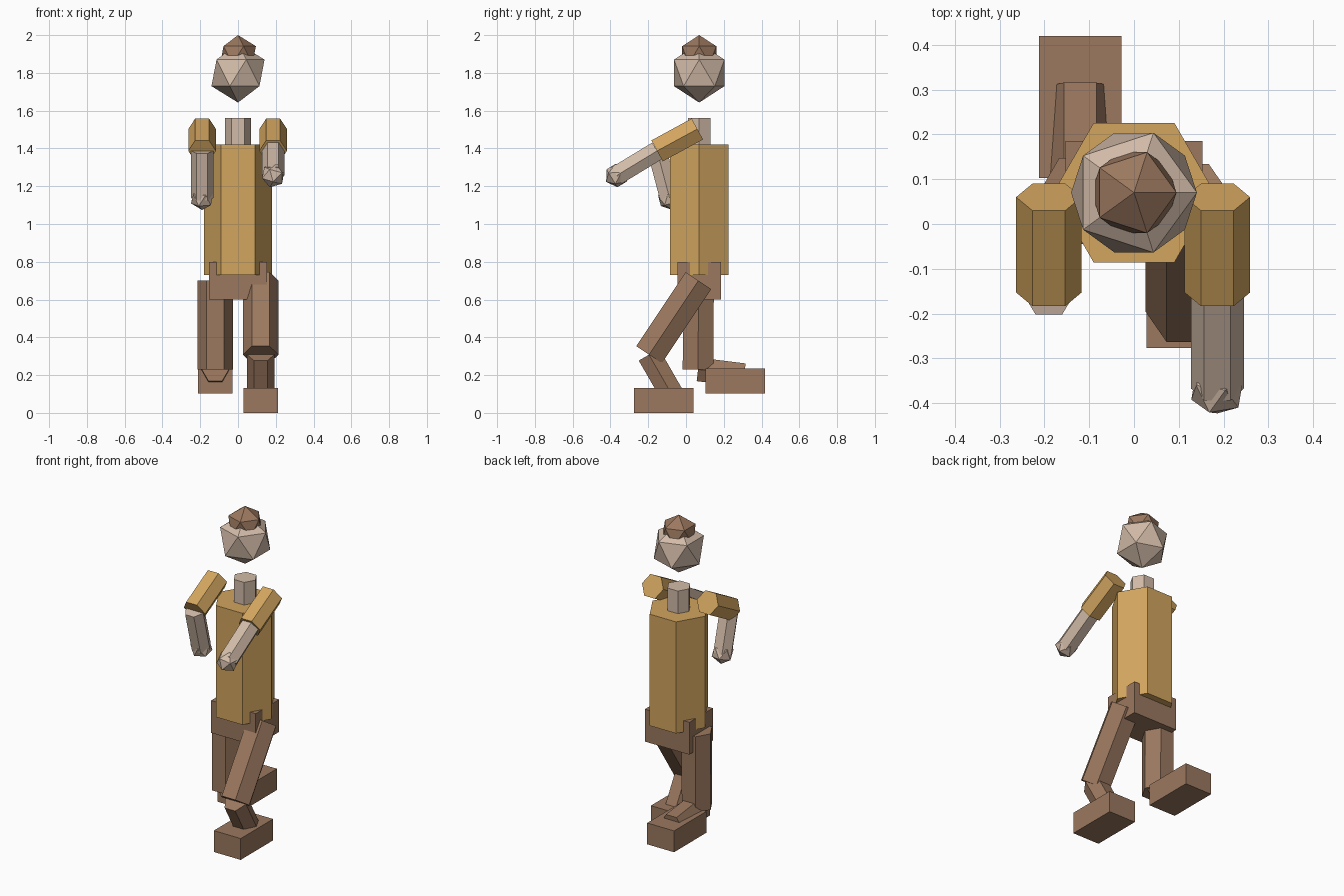
import bpy
import bmesh
from math import atan2, pi
from mathutils import Matrix, Vector

if "Cube" in bpy.data.objects:
    bpy.data.objects.remove(bpy.data.objects["Cube"], do_unlink=True)


def material(name, rgb):
    mat = bpy.data.materials.new(name)
    mat.use_nodes = True
    mat.diffuse_color = (*rgb, 1)
    mat.node_tree.nodes["Principled BSDF"].inputs["Base Color"].default_value = (*rgb, 1)
    return mat


skin = material("pale skin", (0.645, 0.497, 0.392))
gold = material("golden cloth", (0.645, 0.376, 0.114))
brown = material("brown", (0.328, 0.188, 0.114))


def finish(name, bm, matrix, mat):
    mesh = bpy.data.meshes.new(name)
    bm.to_mesh(mesh)
    bm.free()
    mesh.materials.append(mat)
    obj = bpy.data.objects.new(name, mesh)
    obj.matrix_world = matrix
    bpy.context.collection.objects.link(obj)


def tilt(low, high):
    """Rotation about x that turns z from the low to the high point."""
    d = high - low
    return Matrix.Rotation(atan2(-d.y, d.z), 4, 'X')


def prism(name, low, high, radius, mat):
    """Six-sided bar with two corners pointing sideways."""
    low, high = Vector(low), Vector(high)
    bm = bmesh.new()
    bmesh.ops.create_cone(bm, cap_ends=True, segments=6, radius1=radius, radius2=radius,
                          depth=(high - low).length, matrix=Matrix.Rotation(pi / 2, 4, 'Z'))
    finish(name, bm, Matrix.Translation((low + high) / 2) @ tilt(low, high), mat)


def ball(name, centre, radius, mat, rotation=Matrix()):
    bm = bmesh.new()
    bmesh.ops.create_icosphere(bm, subdivisions=1, radius=radius)
    finish(name, bm, Matrix.Translation(centre) @ rotation, mat)


def box(name, centre, size, mat):
    bm = bmesh.new()
    bmesh.ops.create_cube(bm, size=1, matrix=Matrix.Diagonal((*size, 1)))
    finish(name, bm, Matrix.Translation(centre), mat)


# Head, hair and trunk share one upright axis
MID = 0.07
ball("head", (0, MID, 1.80), 0.157, skin)
ball("hair", (0, MID, 1.894), 0.106, brown)
prism("neck", (0, MID, 1.40), (0, MID, 1.56), 0.07, skin)
prism("torso", (0, MID, 0.73), (0, MID, 1.42), 0.18, gold)
box("pelvis", (0, MID, 0.70), (0.305, 0.23, 0.20), brown)

# Arms: side, hand position
for side, x, hand_y, hand_z in (("left", 0.186, -0.367, 1.257),
                                ("right", -0.19, -0.087, 1.137)):
    shoulder, elbow = Vector((x, 0.06, 1.503)), Vector((x, -0.153, 1.387))
    hand = Vector((x, hand_y, hand_z))
    prism(side + "_upper_arm", elbow, shoulder, 0.073, gold)
    prism(side + "_forearm", hand, elbow, 0.059, skin)
    ball(side + "_hand", hand, 0.065, skin, tilt(hand, elbow))

# Legs: side, then (y, z) of knee, ankle and foot centre
for side, x, knee, ankle, foot in (
        ("left", 0.12, (-0.196, 0.308), (-0.073, 0.094), (-0.118, 0.066)),
        ("right", -0.12, (0.064, 0.23), (0.308, 0.20), (0.261, 0.168))):
    prism(side + "_thigh", (x, *knee), (x, 0.066, 0.70), 0.094, brown)
    prism(side + "_shin", (x, *ankle), (x, *knee), 0.072, brown)
    box(side + "_foot", (x, *foot), (0.184, 0.317, 0.132), brown)
